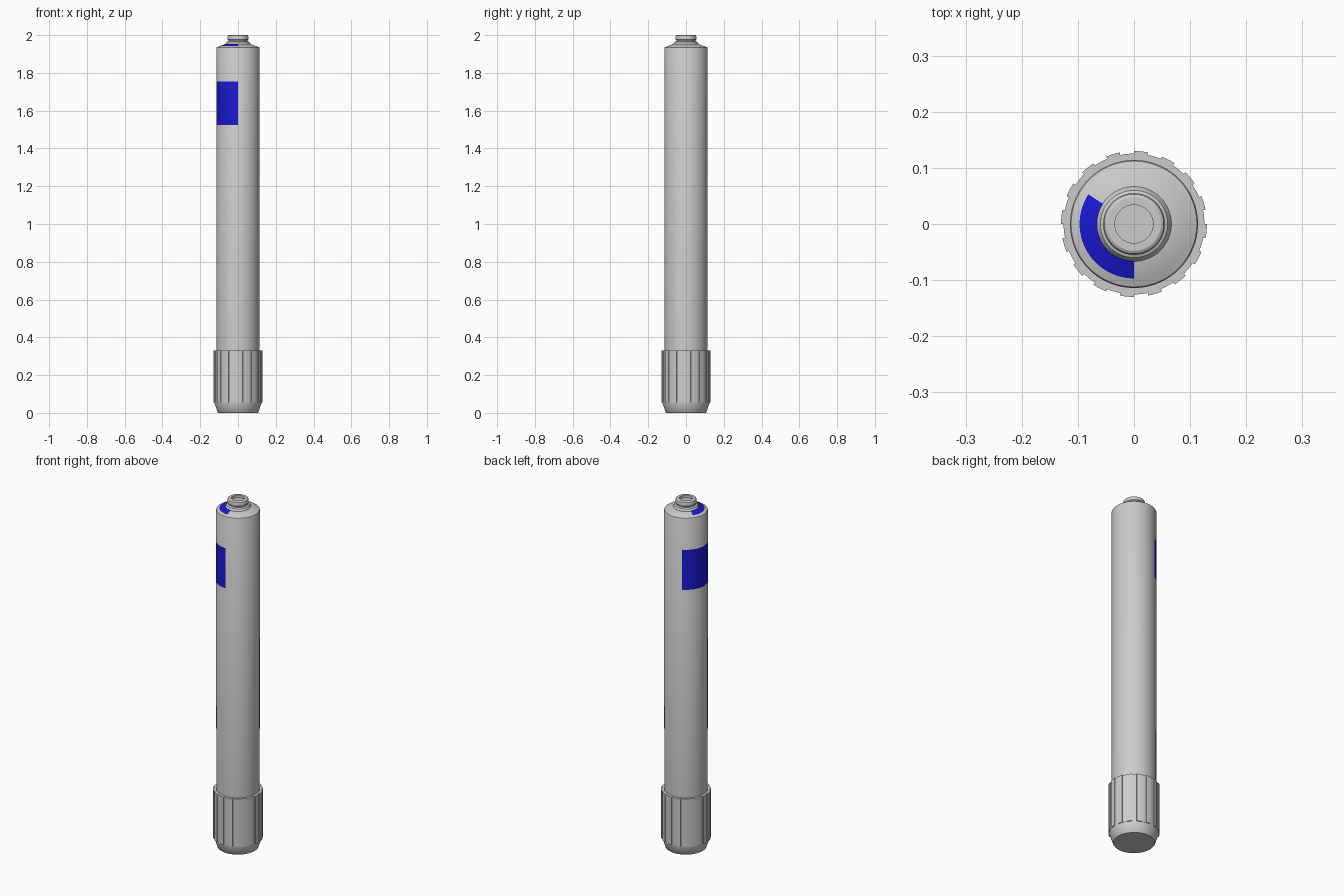
import bpy, bmesh
from math import sin, cos, radians

if "Cube" in bpy.data.objects:
    bpy.data.objects.remove(bpy.data.objects["Cube"])


def finish(name, bm, angle=30, colour=None):
    mesh = bpy.data.meshes.new(name)
    bm.to_mesh(mesh)
    bm.free()
    obj = bpy.data.objects.new(name, mesh)
    bpy.context.collection.objects.link(obj)
    if colour:
        mat = bpy.data.materials.new(name + "_colour")
        mat.diffuse_color = colour
        mat.use_nodes = True
        mat.node_tree.nodes["Principled BSDF"].inputs["Base Color"].default_value = mat.diffuse_color
        mesh.materials.append(mat)
    bpy.ops.object.select_all(action='DESELECT')
    obj.select_set(True)
    bpy.context.view_layer.objects.active = obj
    bpy.ops.object.shade_smooth_by_angle(angle=radians(angle))
    return obj


def revolve(name, profile, start=0, end=360, steps=96, colour=None):
    """Sweep (radius, height) points, listed bottom to top, around z."""
    bm = bmesh.new()
    full = end - start == 360
    rings = []
    for i in range(steps if full else steps + 1):
        a = radians(start + (end - start) * i / steps)
        rings.append([bm.verts.new((r * cos(a), r * sin(a), z)) for r, z in profile])
    for i in range(steps):
        p, q = rings[i], rings[(i + 1) % len(rings)]
        for k in range(len(profile) - 1):
            bm.faces.new((p[k], q[k], q[k + 1], p[k + 1]))
    if full:
        # close both ends with discs
        bm.faces.new([ring[0] for ring in reversed(rings)])
        bm.faces.new([ring[-1] for ring in rings])
    return finish(name, bm, colour=colour)


# Main tube with sloped shoulder
revolve("body_tube", [(0.113, 0.30), (0.114, 1.931), (0.112, 1.935),
                      (0.097, 1.941), (0.066, 1.953)])

# Stepped nozzle with a shallow recess in its tip
revolve("nozzle", [(0.068, 1.950), (0.066, 1.954), (0.060, 1.964), (0.051, 1.968),
                   (0.051, 1.974), (0.055, 1.978), (0.055, 1.992), (0.053, 1.997),
                   (0.048, 2.0), (0.034, 2.0), (0.034, 1.985)])

# Tapered foot under the grip
revolve("tapered_foot", [(0.105, 0.0), (0.107, 0.002), (0.125, 0.053), (0.125, 0.06)])

# Ribbed grip: 16 teeth, extruded outline
bm = bmesh.new()
outline = []
TEETH = 16
for i in range(TEETH):
    centre = 84.4 + i * 360 / TEETH
    for radius, first, last in ((0.130, -5.6, 5.6), (0.1255, 5.6, 16.9)):
        for k in range(5):
            a = radians(centre + first + (last - first) * k / 4)
            outline.append(bm.verts.new((radius * cos(a), radius * sin(a), 0.055)))
base = bm.faces.new(outline)
top = bmesh.ops.extrude_face_region(bm, geom=[base], use_keep_orig=True)
bmesh.ops.translate(bm, vec=(0, 0, 0.275),
                    verts=[v for v in top["geom"] if isinstance(v, bmesh.types.BMVert)])
bmesh.ops.recalc_face_normals(bm, faces=bm.faces)
finish("ribbed_grip", bm)

# Blue wrap-around label and blue shoulder arc
BLUE = (0.01, 0.01, 0.65, 1)
revolve("side_label", [(0.1145, 1.525), (0.1145, 1.755)], 115, 270, 40, BLUE)
revolve("shoulder_mark", [(0.097, 1.9416), (0.066, 1.9536)][::1], 147, 270, 32, BLUE)
